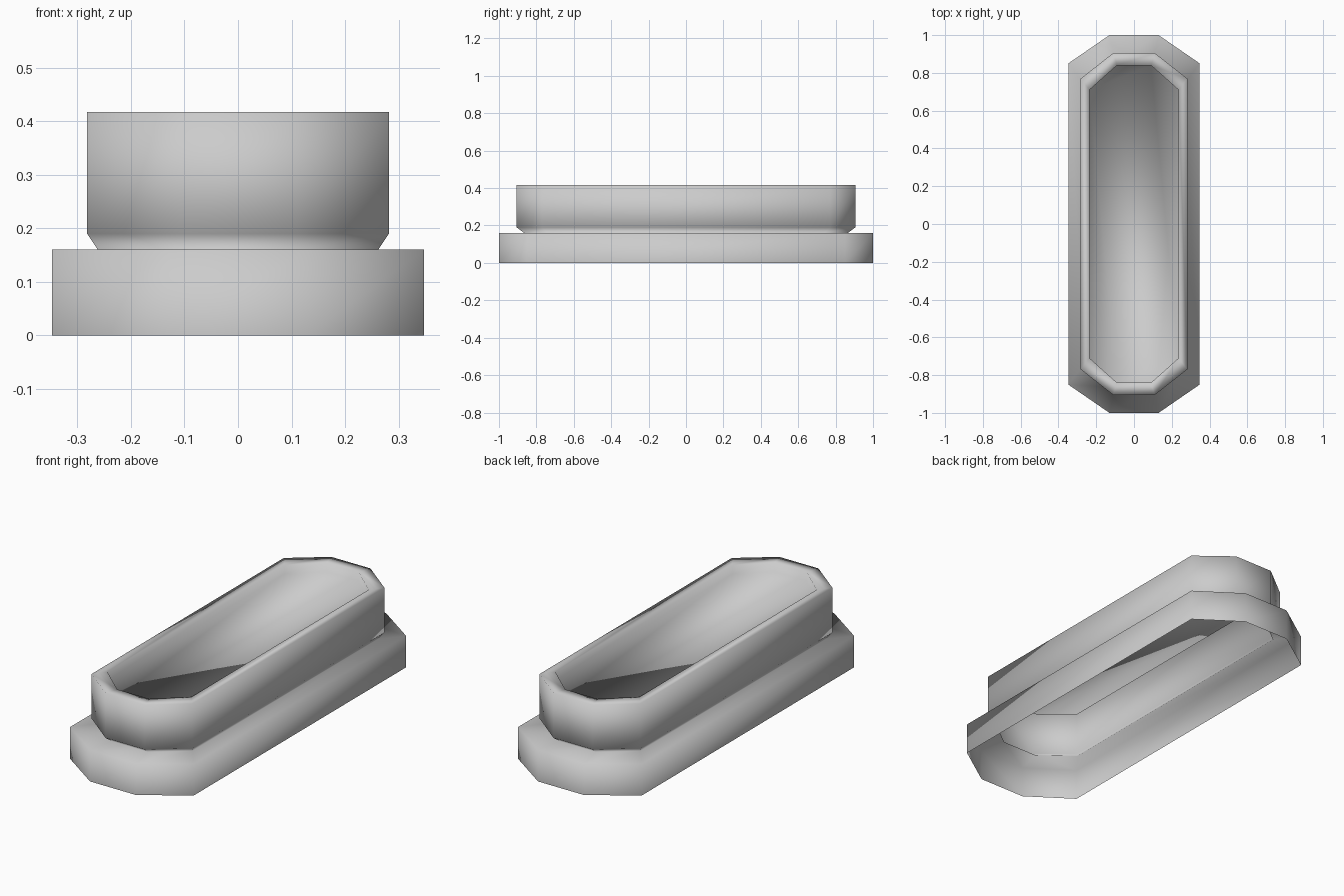
import bpy
import bmesh

cube = bpy.data.objects.get("Cube")
if cube:
    bpy.data.objects.remove(cube, do_unlink=True)

# Single plain grey finish
grey = bpy.data.materials.new("plain_grey")
grey.use_nodes = True
colour = (0.6, 0.6, 0.6, 1.0)
grey.diffuse_color = colour
bsdf = next(n for n in grey.node_tree.nodes if n.type == 'BSDF_PRINCIPLED')
bsdf.inputs["Base Color"].default_value = colour


def octagon(bm, side, corner, tip, end, z):
    """Long chamfered ring, counter-clockwise from above."""
    quarter = [(side, corner), (tip, end)]
    pts = quarter + [(-x, y) for x, y in reversed(quarter)]
    pts += [(-x, -y) for x, y in pts]
    return [bm.verts.new((x, y, z)) for x, y in pts]


# Ring sizes: side x, corner y, tip x, end y, height
sections = [
    (0.348, 0.85, 0.13, 1.00, 0.0),     # open foot
    (0.348, 0.85, 0.13, 1.00, 0.16),    # plinth edge
    (0.262, 0.74, 0.10, 0.865, 0.16),   # neck
    (0.282, 0.77, 0.11, 0.905, 0.19),   # flare
    (0.282, 0.77, 0.11, 0.905, 0.417),  # outer rim
    (0.236, 0.71, 0.09, 0.84, 0.417),   # inner rim
    (0.236, 0.71, 0.09, 0.84, 0.372),   # recessed floor
]

bm = bmesh.new()
rings = [octagon(bm, *s) for s in sections]
for low, high in zip(rings, rings[1:]):
    for i in range(len(low)):
        j = (i + 1) % len(low)
        bm.faces.new((low[i], low[j], high[j], high[i]))

# Recessed floor closes the tray
bm.faces.new(rings[-1])

for f in bm.faces:
    f.smooth = True
mesh = bpy.data.meshes.new("stepped_tray")
bm.to_mesh(mesh)
bm.free()
mesh.materials.append(grey)
tray = bpy.data.objects.new("stepped_tray", mesh)
bpy.context.collection.objects.link(tray)
